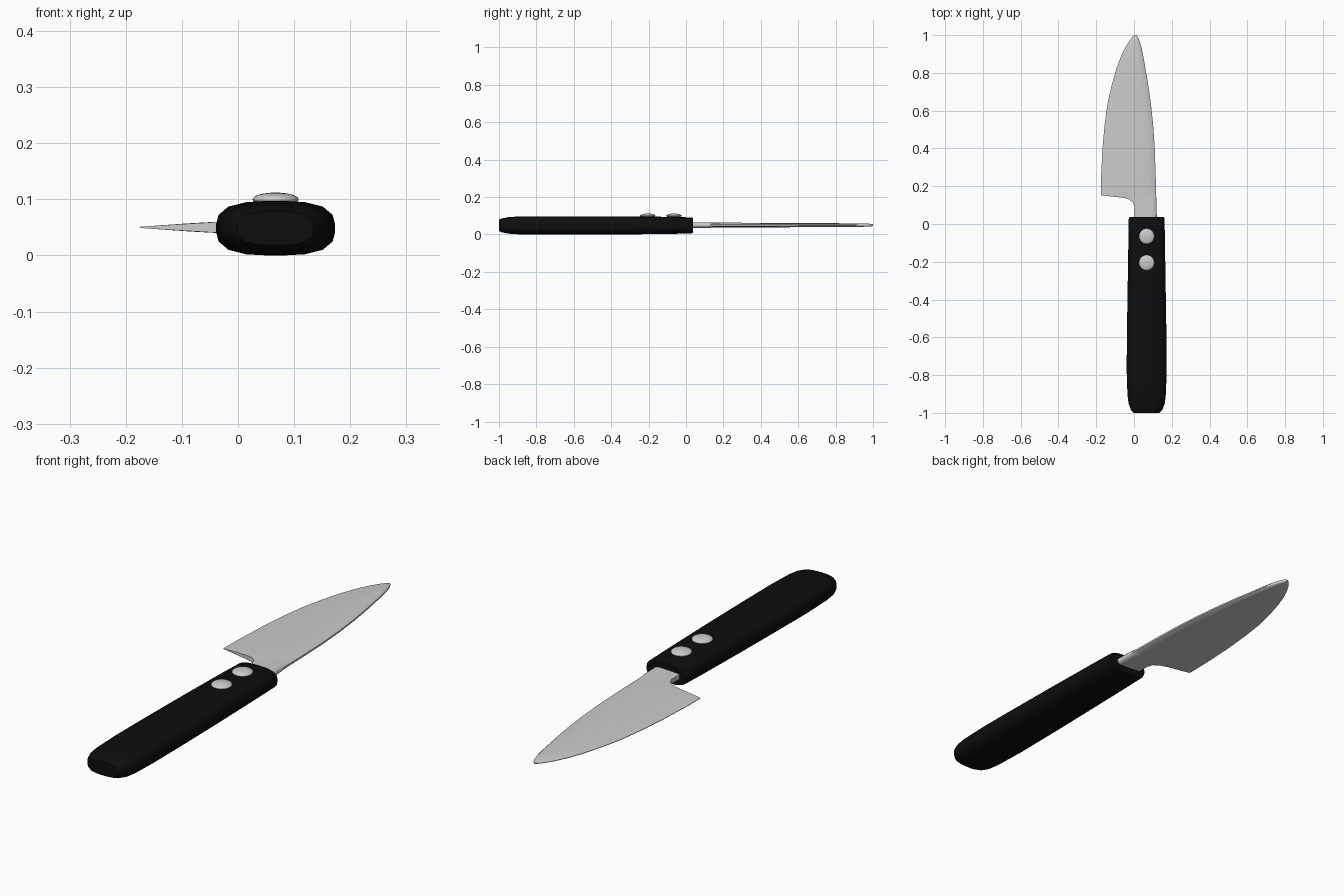
import bpy, bmesh, math

if "Cube" in bpy.data.objects:
    bpy.data.objects.remove(bpy.data.objects["Cube"])


def loft(name, rings, angle):
    """Skin a list of equal-length closed rings, cap both ends, smooth it."""
    bm = bmesh.new()
    rows = [[bm.verts.new(p) for p in ring] for ring in rings]
    n = len(rows[0])
    for a, b in zip(rows, rows[1:]):
        for i in range(n):
            j = (i + 1) % n
            bm.faces.new((a[i], a[j], b[j], b[i]))
    bm.faces.new(rows[0])
    bm.faces.new(rows[-1])
    bmesh.ops.remove_doubles(bm, verts=bm.verts, dist=1e-5)
    bmesh.ops.recalc_face_normals(bm, faces=bm.faces)
    mesh = bpy.data.meshes.new(name)
    bm.to_mesh(mesh)
    bm.free()
    obj = bpy.data.objects.new(name, mesh)
    bpy.context.collection.objects.link(obj)
    smooth(obj, angle)
    return obj


def smooth(obj, angle):
    bpy.ops.object.select_all(action='DESELECT')
    obj.select_set(True)
    bpy.context.view_layer.objects.active = obj
    bpy.ops.object.shade_smooth_by_angle(angle=math.radians(angle))


def handle_ring(y, half_w, half_h, sides=20, power=3.0):
    """Rounded-rectangle section of the grip."""
    ring = []
    for k in range(sides):
        a = 2 * math.pi * (k + 0.5) / sides
        c, s = math.cos(a), math.sin(a)
        r = (abs(c) ** power + abs(s) ** power) ** (-1 / power)
        ring.append((0.067 + half_w * r * c, y, 0.0485 + half_h * r * s))
    return ring


def blade_ring(y, left, right, edge, thick):
    """Wedge section: cutting edge on the left, rounded spine on the right."""
    top = [(0, edge), (0.3, edge + (thick - edge) * 0.5), (0.65, thick * 0.95),
           (0.85, thick), (0.96, thick * 0.75), (1, thick * 0.3)]
    pts = [(left + (right - left) * u, h) for u, h in top]
    return ([(x, y, 0.05 + h) for x, h in pts] +
            [(x, y, 0.05 - h) for x, h in reversed(pts)])


# Handle: y, half width, half height
handle = loft("handle", [handle_ring(*s) for s in [
    (-1.0, 0.068, 0.030), (-0.985, 0.083, 0.037), (-0.95, 0.096, 0.044),
    (-0.90, 0.102, 0.0475), (-0.78, 0.106, 0.0485), (-0.60, 0.105, 0.0485),
    (-0.35, 0.101, 0.0485), (-0.10, 0.097, 0.046), (0.025, 0.095, 0.043),
    (0.038, 0.091, 0.040)]], 40)
black = bpy.data.materials.new("black_grip")
black.diffuse_color = (0.004, 0.004, 0.004, 1)
black.use_nodes = True
black.node_tree.nodes["Principled BSDF"].inputs["Base Color"].default_value = black.diffuse_color
handle.data.materials.append(black)

# Blade with tang and heel: y, cutting side x, spine x, edge and body half thickness
loft("blade", [blade_ring(*s) for s in [
    (0.0, 0.003, 0.121, 0.010, 0.015), (0.09, 0.003, 0.120, 0.010, 0.015),
    (0.115, -0.006, 0.119, 0.010, 0.0145), (0.132, -0.030, 0.118, 0.010, 0.014),
    (0.140, -0.065, 0.118, 0.008, 0.014), (0.145, -0.115, 0.118, 0.005, 0.0135),
    (0.152, -0.175, 0.117, 0.001, 0.0135), (0.25, -0.174, 0.115, 0.001, 0.013),
    (0.40, -0.167, 0.110, 0.001, 0.012), (0.53, -0.155, 0.101, 0.001, 0.0115),
    (0.64, -0.140, 0.089, 0.001, 0.011), (0.74, -0.117, 0.075, 0.001, 0.0105),
    (0.82, -0.094, 0.061, 0.001, 0.010), (0.89, -0.068, 0.049, 0.001, 0.0095),
    (0.94, -0.043, 0.038, 0.001, 0.009), (0.975, -0.021, 0.027, 0.001, 0.008),
    (0.993, -0.006, 0.018, 0.001, 0.006), (1.0, 0.004, 0.012, 0.001, 0.003)]], 40)

# Domed rivets
for i, y in enumerate((-0.065, -0.205)):
    bpy.ops.mesh.primitive_uv_sphere_add(segments=32, ring_count=16, radius=1,
                                         location=(0.067, y, 0.100))
    rivet = bpy.context.object
    rivet.name = f"rivet_{i + 1}"
    rivet.scale = (0.041, 0.041, 0.012)
    smooth(rivet, 60)
